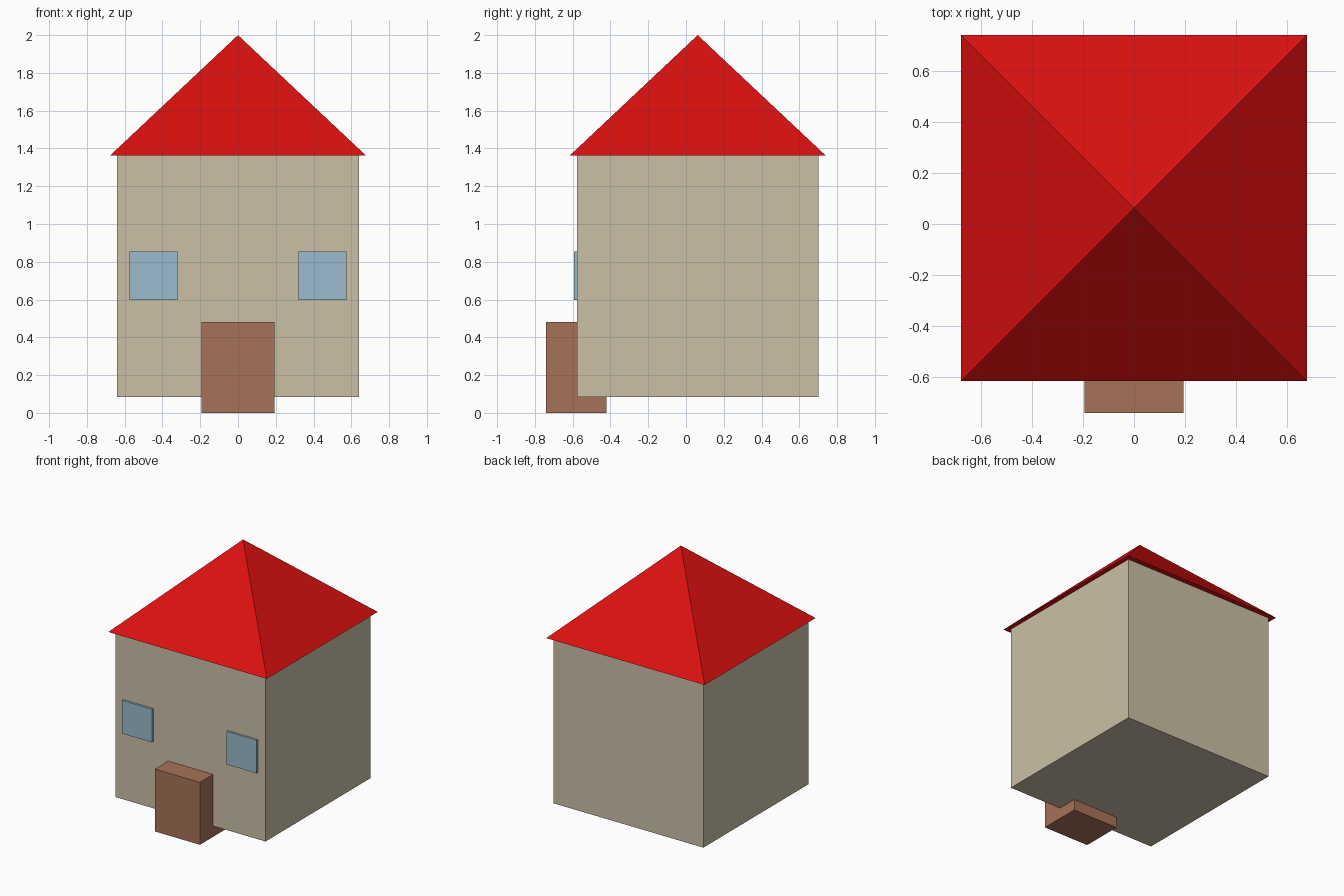
import bpy
import math

if "Cube" in bpy.data.objects:
    bpy.data.objects.remove(bpy.data.objects["Cube"])


def material(name, color):
    m = bpy.data.materials.new(name)
    m.diffuse_color = (*color, 1)
    m.use_nodes = True
    m.node_tree.nodes["Principled BSDF"].inputs["Base Color"].default_value = m.diffuse_color
    return m


wall_tan = material("wall tan", (0.60, 0.53, 0.39))
roof_red = material("roof red", (0.71, 0.005, 0.005))
door_brown = material("door brown", (0.39, 0.17, 0.097))
window_blue = material("window blue", (0.325, 0.495, 0.61))


def box(name, low, high, mat):
    """Box spanning two opposite corners."""
    bpy.ops.mesh.primitive_cube_add(size=1)
    ob = bpy.context.object
    ob.name = name
    for v in ob.data.vertices:
        v.co = [l if c < 0 else h for c, l, h in zip(v.co, low, high)]
    ob.data.materials.append(mat)
    return ob


CENTRE_Y = 0.062

# Cube-shaped house body
box("walls", (-0.64, CENTRE_Y - 0.64, 0.083), (0.64, CENTRE_Y + 0.64, 1.363), wall_tan)

# Door block reaching into the body and below it
box("door", (-0.193, -0.74, 0), (0.193, -0.42, 0.482), door_brown)

# Two front windows, slightly proud of the wall
for side, x in (("left", -0.447), ("right", 0.447)):
    box(side + "_window", (x - 0.128, -0.594, 0.598), (x + 0.128, -0.568, 0.854), window_blue)

# Four-sided pyramid roof with a small overhang
bpy.ops.mesh.primitive_cone_add(vertices=4, radius1=0.677 * math.sqrt(2), radius2=0,
                                depth=0.637, location=(0, CENTRE_Y, 1.363 + 0.637 / 2),
                                rotation=(0, 0, math.pi / 4))
roof = bpy.context.object
roof.name = "roof"
roof.data.materials.append(roof_red)
